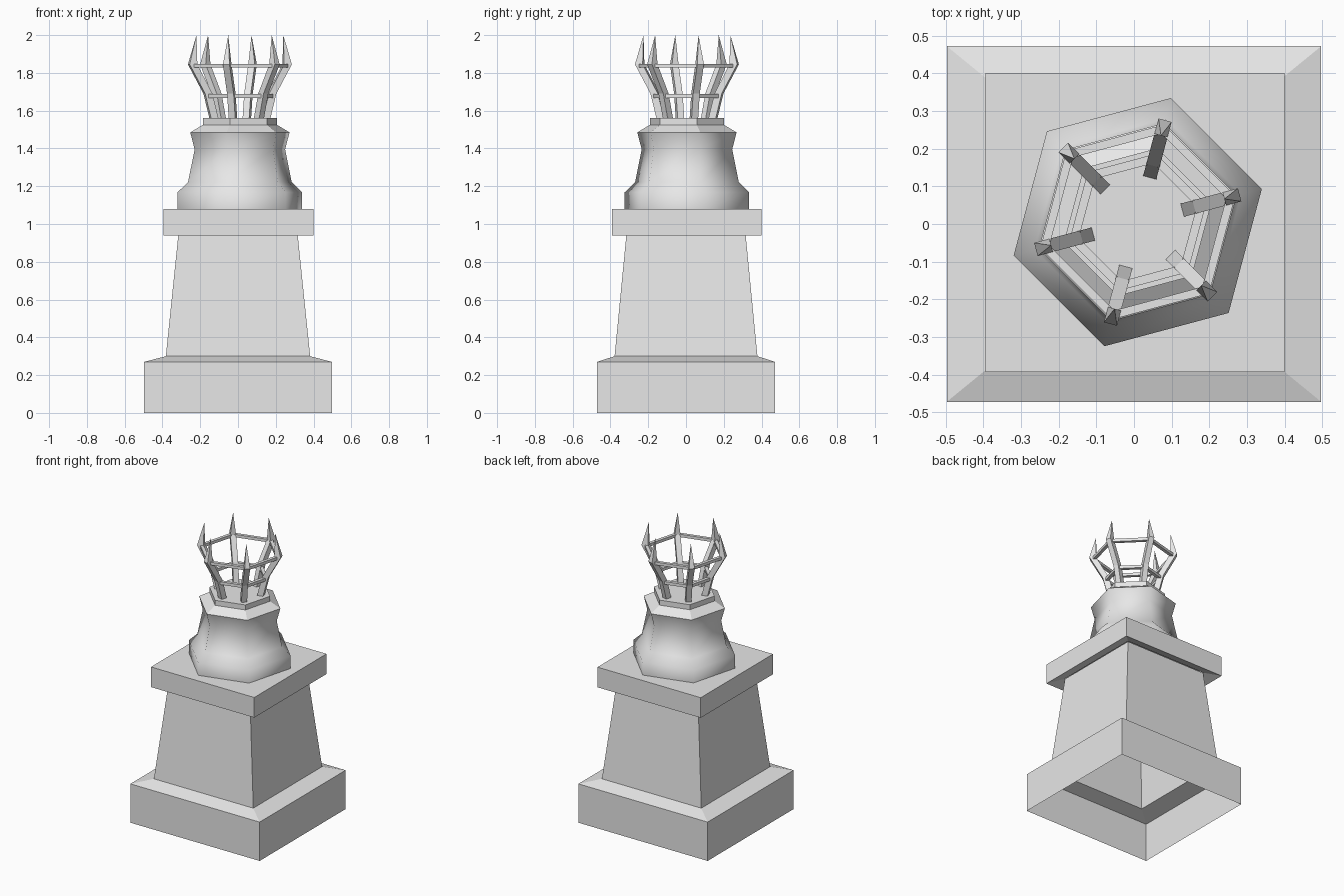
import bpy, bmesh
from math import cos, sin, radians
from mathutils import Matrix

cube = bpy.data.objects.get("Cube")
if cube:
    bpy.data.objects.remove(cube, do_unlink=True)

stone = bpy.data.materials.new("grey stone")
stone.use_nodes = True
GREY = (0.8, 0.8, 0.8, 1)
stone.diffuse_color = GREY
stone.node_tree.nodes["Principled BSDF"].inputs["Base Color"].default_value = GREY

TURN = 15              # hexagon parts are turned about z
HEX_CENTRE = (0.01, 0.005, 0)


def rect(hx, hy, z):
    """Corner loop of a rectangle at height z."""
    return [(-hx, -hy, z), (hx, -hy, z), (hx, hy, z), (-hx, hy, z)]


def hexagon(r, z):
    """Corner loop of a hexagon at height z."""
    angles = [radians(TURN + 60 * k) for k in range(6)]
    return [(r * cos(a), r * sin(a), z) for a in angles]


def loft(name, loops, centre=(0, 0, 0), bottom=False, top=False, cyclic=False, tip=None):
    """Skin a stack of loops; optionally cap it, close it on itself or end in a point."""
    bm = bmesh.new()
    rows = [[bm.verts.new(p) for p in loop] for loop in loops]
    n = len(rows[0])
    pairs = list(zip(rows, rows[1:]))
    if cyclic:
        pairs.append((rows[-1], rows[0]))
    for a, b in pairs:
        for i in range(n):
            j = (i + 1) % n
            bm.faces.new((a[i], a[j], b[j], b[i]))
    if bottom:
        bm.faces.new(rows[0][::-1])
    if top:
        bm.faces.new(rows[-1])
    if tip:
        point = bm.verts.new(tip)
        for i in range(n):
            bm.faces.new((rows[-1][i], rows[-1][(i + 1) % n], point))
    if cyclic or tip:
        bmesh.ops.recalc_face_normals(bm, faces=bm.faces[:])
    mesh = bpy.data.meshes.new(name)
    bm.to_mesh(mesh)
    bm.free()
    mesh.materials.append(stone)
    obj = bpy.data.objects.new(name, mesh)
    obj.location = centre
    bpy.context.collection.objects.link(obj)
    return obj


# Square pedestal: hollow and open underneath
loft("plinth", [rect(0.497, 0.472, 0), rect(0.497, 0.472, 0.27), rect(0.382, 0.378, 0.3)])
loft("shaft", [rect(0.382, 0.378, 0.3), rect(0.313, 0.313, 0.97)])
loft("pedestal_cap", [rect(0.313, 0.313, 0.97), rect(0.397, 0.397, 0.94),
                      rect(0.397, 0.397, 1.08)], centre=(0.003, 0.004, 0), top=True)

# Waisted hexagonal body, softly shaded around its corners
body_profile = [(0.341, 1.08), (0.341, 1.168), (0.284, 1.222), (0.248, 1.395), (0.272, 1.485)]
body = loft("body", [hexagon(r, z) for r, z in body_profile], HEX_CENTRE)
for face in body.data.polygons:
    face.use_smooth = True

# Shoulder and flat collar above the body
loft("shoulder", [hexagon(0.272, 1.485), hexagon(0.203, 1.525)], HEX_CENTRE)
loft("collar", [hexagon(0.203, 1.525), hexagon(0.203, 1.56)], HEX_CENTRE, top=True)

# Six pointed prongs leaning outwards
HALF = 0.018
prong_steps = [(0.12, 0.16, 1.55), (0.155, 0.195, 1.69), (0.238, 0.28, 1.845)]
prong_loops = [[(a, -HALF, z), (b, -HALF, z), (b, HALF, z), (a, HALF, z)]
               for a, b, z in prong_steps]
for k in range(6):
    prong = loft(f"prong_{k + 1}", prong_loops, bottom=True, tip=(0.238, 0, 2.0))
    prong.data.transform(Matrix.Rotation(radians(TURN + 60 * k), 4, "Z"))
    prong.location = HEX_CENTRE

# Thin hexagonal hoops tying the prongs together
for name, inner, outer, low, high in (("lower_hoop", 0.162, 0.188, 1.668, 1.688),
                                      ("upper_hoop", 0.243, 0.268, 1.828, 1.848)):
    loft(name, [hexagon(inner, low), hexagon(outer, low),
                hexagon(outer, high), hexagon(inner, high)], HEX_CENTRE, cyclic=True)
